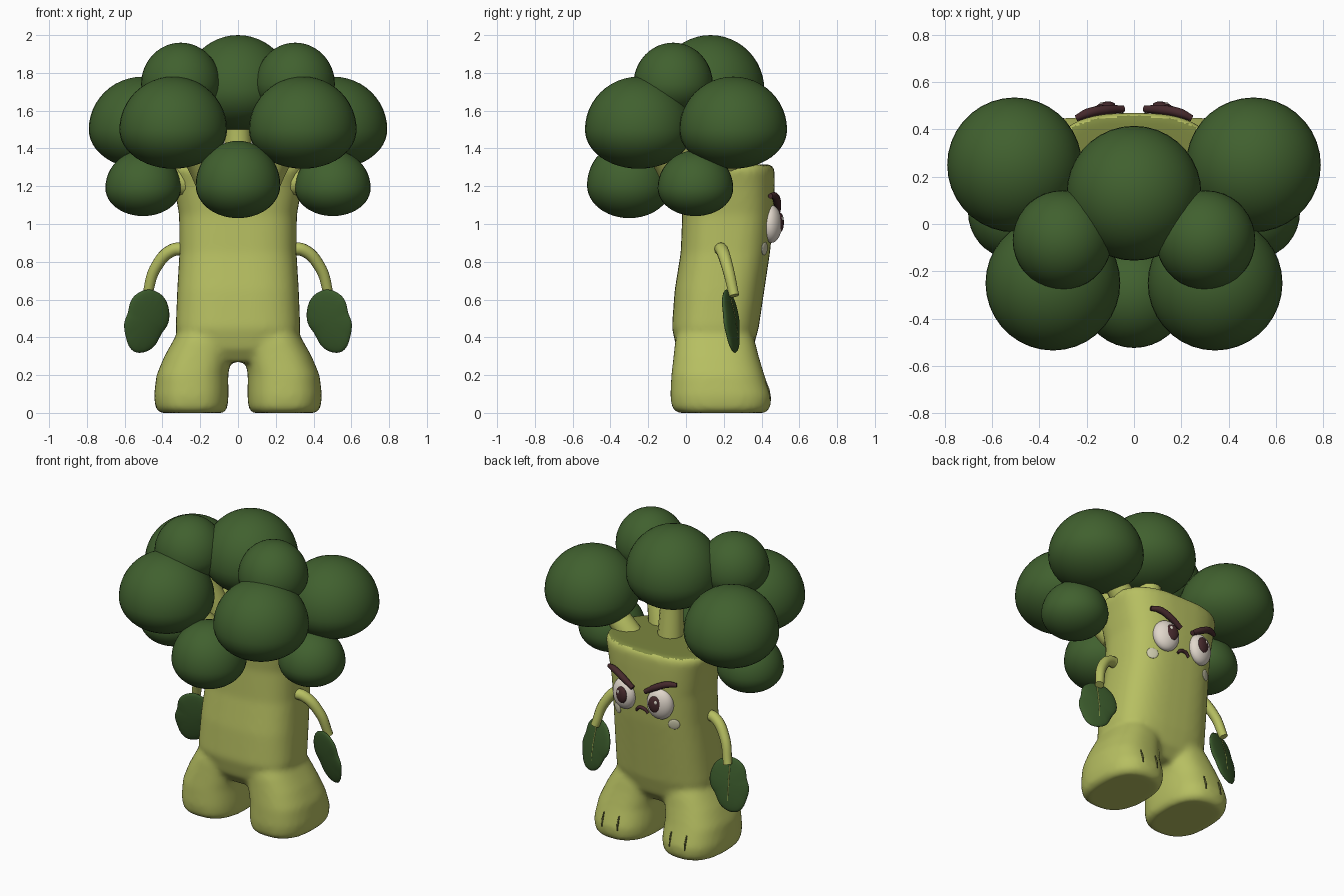
import bpy, bmesh, math
from mathutils import Vector, Matrix
from mathutils.bvhtree import BVHTree

if "Cube" in bpy.data.objects:
    bpy.data.objects.remove(bpy.data.objects["Cube"])


def material(name, r, g, b):
    m = bpy.data.materials.new(name)
    m.diffuse_color = (r, g, b, 1)
    m.use_nodes = True
    m.node_tree.nodes["Principled BSDF"].inputs["Base Color"].default_value = m.diffuse_color
    return m


STALK = material("stalk_green", 0.47, 0.52, 0.12)
CUT = material("cut_top_olive", 0.2, 0.24, 0.05)
FLORET = material("floret_green", 0.052, 0.118, 0.028)
LEAF = material("leaf_green", 0.042, 0.1, 0.024)
BROWN = material("dark_brown", 0.06, 0.022, 0.025)
WHITE = material("eye_white", 0.75, 0.68, 0.6)
CHEEK = material("pale_cheek", 0.62, 0.6, 0.42)
CREASE = material("toe_crease", 0.1, 0.11, 0.03)


def add(name, mesh, mat):
    mesh.materials.clear()
    mesh.materials.append(mat)
    mesh.shade_smooth()
    ob = bpy.data.objects.new(name, mesh)
    bpy.context.collection.objects.link(ob)
    return ob


def bake(ob):
    """Turn an object with modifiers (or a curve) into a plain mesh, removing the source."""
    bpy.context.view_layer.update()
    dg = bpy.context.evaluated_depsgraph_get()
    mesh = bpy.data.meshes.new_from_object(ob.evaluated_get(dg))
    bpy.data.objects.remove(ob)
    return mesh


def loft(bm, rings, power, n=40):
    """Stack rounded-square rings (z, x0, x1, y0, y1) into a closed solid."""
    loops = []
    for z, x0, x1, y0, y1 in rings:
        loop = []
        for i in range(n):
            a = 2 * math.pi * i / n
            c, s = math.cos(a), math.sin(a)
            x = (x0 + x1) / 2 + (x1 - x0) / 2 * math.copysign(abs(c) ** (2 / power), c)
            y = (y0 + y1) / 2 + (y1 - y0) / 2 * math.copysign(abs(s) ** (2 / power), s)
            loop.append(bm.verts.new((x, y, z)))
        loops.append(loop)
    for a, b in zip(loops, loops[1:]):
        for i in range(n):
            j = (i + 1) % n
            bm.faces.new((a[i], a[j], b[j], b[i]))
    bm.faces.new(loops[0][::-1])
    bm.faces.new(loops[-1])


def ellipsoid(name, loc, radii, mat, rot=None, low=1.0, seg=28):
    """Ellipsoid; low squashes the lower half."""
    bm = bmesh.new()
    bmesh.ops.create_uvsphere(bm, u_segments=seg, v_segments=seg * 2 // 3, radius=1)
    for v in bm.verts:
        v.co.z *= low if v.co.z < 0 else 1
        v.co = Vector([c * r for c, r in zip(v.co, radii)])
    m = Matrix.Translation(loc) @ (rot or Matrix()).to_4x4()
    bmesh.ops.transform(bm, matrix=m, verts=bm.verts)
    mesh = bpy.data.meshes.new(name)
    bm.to_mesh(mesh)
    bm.free()
    return add(name, mesh, mat)


def tube(name, pts, radii, mat, smooth=True):
    cu = bpy.data.curves.new(name, 'CURVE')
    cu.dimensions = '3D'
    cu.bevel_depth = 1
    cu.bevel_resolution = 4
    cu.use_fill_caps = True
    sp = cu.splines.new('BEZIER')
    sp.bezier_points.add(len(pts) - 1)
    for bp, p, r in zip(sp.bezier_points, pts, radii):
        bp.co, bp.radius = p, r
        bp.handle_left_type = bp.handle_right_type = 'AUTO'
    ob = bpy.data.objects.new(name + "_path", cu)
    bpy.context.collection.objects.link(ob)
    ob = add(name, bake(ob), mat)
    return ob


# Trunk and legs, fused into one soft body
bm = bmesh.new()
loft(bm, [(0.27, -.2, .2, .0, .3), (.34, -.3, .3, -.05, .355), (.45, -.33, .33, -.075, .385),
          (.65, -.322, .322, -.06, .415), (.85, -.31, .31, -.028, .445), (1.05, -.312, .312, -.02, .465),
          (1.2, -.34, .34, -.035, .47), (1.285, -.36, .36, -.05, .47), (1.315, -.345, .345, -.035, .455)], 2.8)
for s in (1, -1):
    legs = [(0, .075, .415, -.045, .42), (.025, .055, .437, -.075, .447), (.09, .05, .445, -.083, .452),
            (.2, .052, .432, -.078, .415), (.3, .035, .39, -.066, .385), (.38, .02, .345, -.058, .365),
            (.46, .04, .3, -.03, .33)]
    loft(bm, [(z, min(s * a, s * b), max(s * a, s * b), c, d) for z, a, b, c, d in legs], 2.5)
bmesh.ops.recalc_face_normals(bm, faces=bm.faces)
mesh = bpy.data.meshes.new("body_base")
bm.to_mesh(mesh)
bm.free()
body = add("body_base", mesh, STALK)
mod = body.modifiers.new("fuse", 'REMESH')
mod.mode = 'VOXEL'
mod.voxel_size = 0.016
mod = body.modifiers.new("soften", 'SMOOTH')
mod.factor, mod.iterations = 0.5, 10
body = add("body", bake(body), STALK)
body.data.materials.append(CUT)
for p in body.data.polygons:
    p.material_index = int(p.center.z > 1.27 and p.normal.z > 0.75)

bm = bmesh.new()
bm.from_mesh(body.data)
tree = BVHTree.FromBMesh(bm)
bm.free()


def on_face(x, z, lift=0.0):
    """Point and outward normal on the +y side of the body."""
    p, n, _, _ = tree.ray_cast(Vector((x, 2, z)), Vector((0, -1, 0)))
    return p + n * lift, n


def facing(n):
    """Rotation that turns local +y toward n."""
    return n.to_track_quat('Y', 'Z').to_matrix()


# Florets with the branches that carry them: x, y, z of widest level, radius, height above it
florets = [("crown", 0, .13, 1.71, .285, .29), ("front_low", 0, -.3, 1.205, .224, .235)]
for s, side in ((1, "right"), (-1, "left")):
    florets += [("side_big_" + side, s * .505, .25, 1.5, .285, .28),
                ("front_big_" + side, s * .343, -.25, 1.5, .285, .28),
                ("upper_" + side, s * .303, -.068, 1.74, .21, .22),
                ("side_low_" + side, s * .502, .05, 1.19, .2, .2)]
for name, x, y, z, r, h in florets:
    ellipsoid("floret_" + name, (x, y, z), (r, r, h), FLORET, low=0.74, seg=36)
    start = Vector((x * .38, .2 + (y - .2) * .5, 1.2))
    end = Vector((x, y, z))
    mid = start.lerp(end, .5) + Vector((0, 0, .03))
    tube("branch_" + name, [start, mid, end], [.085, .07, .065], STALK)

for s, side in ((1, "right"), (-1, "left")):
    # Arm
    tube("arm_" + side, [(s * .27, .18, .865), (s * .345, .19, .862), (s * .435, .22, .77), (s * .482, .255, .62)],
         [.034, .034, .031, .027], STALK)

    # Leaf hand: lobed outline in a tilted plane, thick in the middle
    outline = [(0, .175), (.065, .15), (.1, .1), (.1, .04), (.13, -.01), (.108, -.09), (.088, -.15), (.035, -.182),
               (-.04, -.155), (-.07, -.11), (-.088, -.06), (-.128, -.02), (-.125, .07), (-.09, .135), (-.045, .16)]
    bm = bmesh.new()
    caps = [bm.verts.new((0, t, 0)) for t in (.03, -.03)]
    rims = [[bm.verts.new((x * 1.04, t, z * 1.03)) for x, z in outline] for t in (.012, -.012)]
    for i in range(len(outline)):
        j = (i + 1) % len(outline)
        bm.faces.new((caps[0], rims[0][i], rims[0][j]))
        bm.faces.new((caps[1], rims[1][j], rims[1][i]))
        bm.faces.new((rims[0][j], rims[0][i], rims[1][i], rims[1][j]))
    place = (Matrix.Translation((s * .485, .24, .487)) @ Matrix.Rotation(-s * .3, 4, 'Z')
             @ Matrix.Rotation(.17, 4, 'X') @ Matrix.Diagonal((s, 1, 1, 1)))
    bmesh.ops.transform(bm, matrix=place, verts=bm.verts)
    bmesh.ops.recalc_face_normals(bm, faces=bm.faces)
    mesh = bpy.data.meshes.new("leaf_base")
    bm.to_mesh(mesh)
    bm.free()
    leaf = add("leaf_base", mesh, LEAF)
    leaf.modifiers.new("round", 'SUBSURF').levels = 2
    add("leaf_hand_" + side, bake(leaf), LEAF)
    vein = [place @ Vector(p) for p in ((0, .018, .12), (0, .023, 0), (0, .018, -.1))]
    tube("leaf_vein_" + side, vein, [.003, .004, .002], STALK)

    # Eye, iris and glint
    p, n = on_face(s * .13, 1.0)
    rot = Matrix.Rotation(-s * .2, 3, 'Z')
    ellipsoid("eye_" + side, p, (.085, .055, .1), WHITE, rot)
    ellipsoid("iris_" + side, p + rot @ Vector((-s * .018, .042, .008)), (.042, .021, .053), BROWN, rot)
    ellipsoid("glint_" + side, p + rot @ Vector((-s * .006, .058, .028)), (.011, .006, .013), WHITE, rot, seg=12)

    # Angry brow
    pts = [on_face(s * x, z, .022)[0] for x, z in ((.235, 1.15), (.19, 1.15), (.12, 1.118), (.045, 1.07))]
    tube("brow_" + side, pts, [.013, .02, .021, .015], BROWN)

    # Cheek spot
    p, n = on_face(s * .205, .87)
    ellipsoid("cheek_" + side, p, (.036, .007, .034), CHEEK, facing(n), seg=18)

    # Toe creases
    for k, dx in enumerate((-.055, .055)):
        pts = [on_face(s * (.245 + dx), z, .001)[0] for z in (.075, .12, .165)]
        tube("toe_crease_%s_%d" % (side, k), pts, [.004, .006, .004], CREASE)

# Frowning mouth
tube("mouth", [on_face(x, z, .004)[0] for x, z in ((-.042, .915), (-.02, .937), (.02, .937), (.042, .915))],
     [.008, .011, .011, .008], BROWN)
